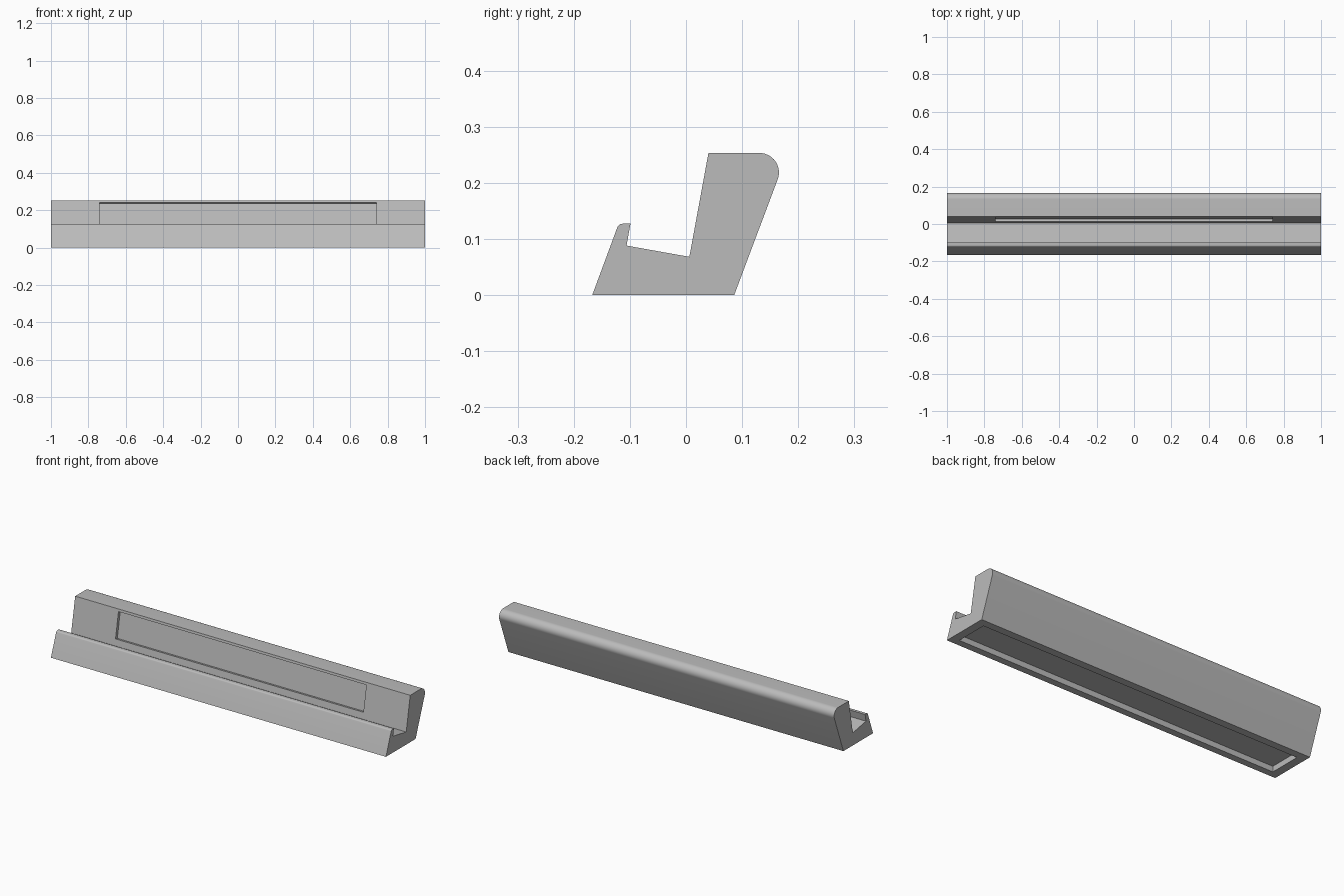
import bpy, bmesh, math
from mathutils import Vector

old = bpy.data.objects.get("Cube")
if old:
    bpy.data.objects.remove(old, do_unlink=True)

gray = bpy.data.materials.new("neutral_gray")
gray.use_nodes = True
gray.diffuse_color = (0.5, 0.5, 0.5, 1)
gray.node_tree.nodes["Principled BSDF"].inputs["Base Color"].default_value = (0.5, 0.5, 0.5, 1)


def fillet(prev, corner, nxt, reach, steps):
    """Points of an arc rounding a corner, tangent at distance reach."""
    p, c, n = Vector(prev), Vector(corner), Vector(nxt)
    u, v = (p - c).normalized(), (n - c).normalized()
    half = u.angle(v) / 2
    radius = reach * math.tan(half)
    centre = c + (u + v).normalized() * reach / math.cos(half)
    a, b = (c + u * reach) - centre, (c + v * reach) - centre
    return [tuple(centre + a.slerp(b, i / steps).normalized() * radius)
            for i in range(steps + 1)]


def extrude_profile(name, points, half_length):
    bm = bmesh.new()
    cap = bm.faces.new([bm.verts.new((-half_length, y, z)) for y, z in points])
    out = bmesh.ops.extrude_face_region(bm, geom=[cap])
    moved = [g for g in out["geom"] if isinstance(g, bmesh.types.BMVert)]
    bmesh.ops.translate(bm, verts=moved, vec=(2 * half_length, 0, 0))
    bmesh.ops.recalc_face_normals(bm, faces=bm.faces)
    mesh = bpy.data.meshes.new(name)
    bm.to_mesh(mesh)
    bm.free()
    obj = bpy.data.objects.new(name, mesh)
    obj.data.materials.append(gray)
    bpy.context.collection.objects.link(obj)
    return obj


def cut(target, cutter):
    cutter.hide_render = True
    mod = target.modifiers.new("cut", "BOOLEAN")
    mod.object = cutter
    mod.solver = "EXACT"
    bpy.context.view_layer.objects.active = target
    bpy.ops.object.modifier_apply(modifier=mod.name)
    bpy.data.objects.remove(cutter, do_unlink=True)


# Slotted body: leaning front lip, sloped tray, tall back rest
front_foot, back_foot = (-0.167, 0), (0.086, 0)
lip_corner, lip_tip = (-0.12, 0.127), (-0.099, 0.127)
tray_front, tray_back = (-0.106, 0.088), (0.006, 0.068)
rest_front, rest_corner = (0.04, 0.253), (0.181, 0.253)
profile = [front_foot,
           *fillet(front_foot, lip_corner, lip_tip, 0.007, 6),
           lip_tip, tray_front, tray_back, rest_front,
           *fillet(rest_front, rest_corner, back_foot, 0.05, 14),
           back_foot]
body = extrude_profile("holder_body", profile, 1.0)

# Shallow panel recess in the leaning front of the back rest
base, up = Vector(tray_back), (Vector(rest_front) - Vector(tray_back)).normalized()
inward = Vector((up.y, -up.x))
low, high = base + up * 0.035, base + up * 0.175
panel = [tuple(p + inward * d) for p, d in
         ((low, -0.02), (low, 0.016), (high, 0.016), (high, -0.02))]
cut(body, extrude_profile("panel_cutter", panel, 0.74))

# Shallow hollow in the underside
hollow = [(-0.13, -0.05), (0.045, -0.05), (0.045, 0.03), (-0.13, 0.03)]
cut(body, extrude_profile("underside_cutter", hollow, 0.955))

# Smooth rounded edges, sharp corners
bpy.ops.object.select_all(action="DESELECT")
body.select_set(True)
bpy.context.view_layer.objects.active = body
bpy.ops.object.shade_smooth_by_angle(angle=math.radians(30))
